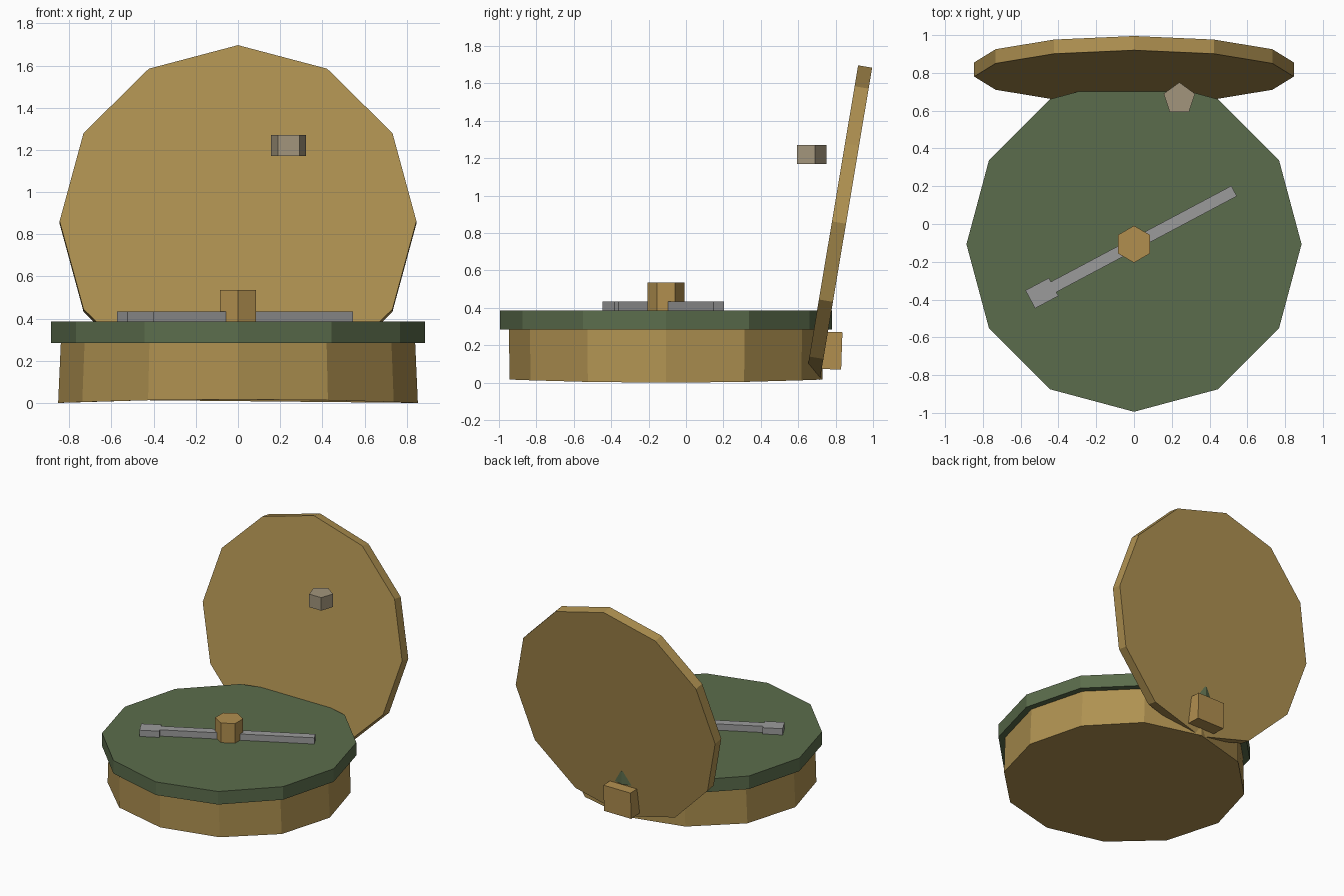
import bpy, bmesh, math
from mathutils import Matrix, Vector

if "Cube" in bpy.data.objects:
    bpy.data.objects.remove(bpy.data.objects["Cube"])


def material(name, rgb):
    m = bpy.data.materials.new(name)
    m.diffuse_color = (*rgb, 1)
    m.use_nodes = True
    m.node_tree.nodes["Principled BSDF"].inputs["Base Color"].default_value = m.diffuse_color
    return m


TAN = material("tan casing", (0.43, 0.285, 0.082))
BRASS = material("brass", (0.44, 0.275, 0.078))
GREEN = material("dark green", (0.105, 0.152, 0.072))
GREY = material("steel grey", (0.33, 0.33, 0.33))
STONE = material("stone beige", (0.36, 0.30, 0.20))


def finish(bm, name, mat, matrix):
    bm.transform(matrix)
    mesh = bpy.data.meshes.new(name)
    bm.to_mesh(mesh)
    bm.free()
    mesh.materials.append(mat)
    ob = bpy.data.objects.new(name, mesh)
    bpy.context.collection.objects.link(ob)
    return ob


def prism(name, mat, sides, radius, height, centre, tilt=0.0, bottom=None):
    """Upright prism with one corner towards +y, tilted about x."""
    bm = bmesh.new()
    bmesh.ops.create_cone(bm, cap_ends=True, segments=sides,
                          radius1=bottom or radius, radius2=radius, depth=height)
    # make sure a corner points exactly to +y
    v = max((v.co for v in bm.verts), key=lambda c: (round(c.y, 4), c.z))
    bm.transform(Matrix.Rotation(math.pi / 2 - math.atan2(v.y, v.x), 4, 'Z'))
    return finish(bm, name, mat,
                  Matrix.Translation(centre) @ Matrix.Rotation(tilt, 4, 'X'))


def box(name, mat, size, centre, axis='Z', angle=0.0):
    bm = bmesh.new()
    bmesh.ops.create_cube(bm, size=1)
    bm.transform(Matrix.Diagonal((*size, 1)))
    return finish(bm, name, mat,
                  Matrix.Translation(centre) @ Matrix.Rotation(angle, 4, axis))


CY = -0.107

# casing, flaring slightly downwards, underside lifted a little front and back
casing = prism("casing", TAN, 12, 0.84, 0.29, (0, CY, 0.145), bottom=0.853)
for v in casing.data.vertices:
    if v.co.z < 0.1:
        dy = v.co.y - CY
        v.co.y = CY + dy * 0.98
        v.co.z = 0.017 * (dy / 0.853) ** 2

# dial plate
prism("dial_plate", GREEN, 12, 0.887, 0.10, (0, CY, 0.335))

# open lid leaning back
prism("lid", TAN, 12, 0.846, 0.076, (0, 0.818, 0.856), tilt=math.radians(80.5))

# hinge block
box("hinge", BRASS, (0.23, 0.13, 0.2), (0, 0.768, 0.172), 'X', math.radians(-2))

# needle with its wide tail, turned on the dial
a = math.radians(28)
d = Vector((math.cos(a), math.sin(a), 0))
pivot = Vector((0, CY, 0.408))
box("needle", GREY, (1.12, 0.062, 0.05), pivot + d * 0.04, 'Z', a)
box("needle_tail", GREY, (0.14, 0.108, 0.05), pivot - d * 0.552, 'Z', a)

# centre knob
prism("knob", BRASS, 6, 0.098, 0.155, (0, CY, 0.458))

# stud in front of the lid
prism("lid_stud", STONE, 5, 0.087, 0.10, (0.24, 0.663, 1.22))
